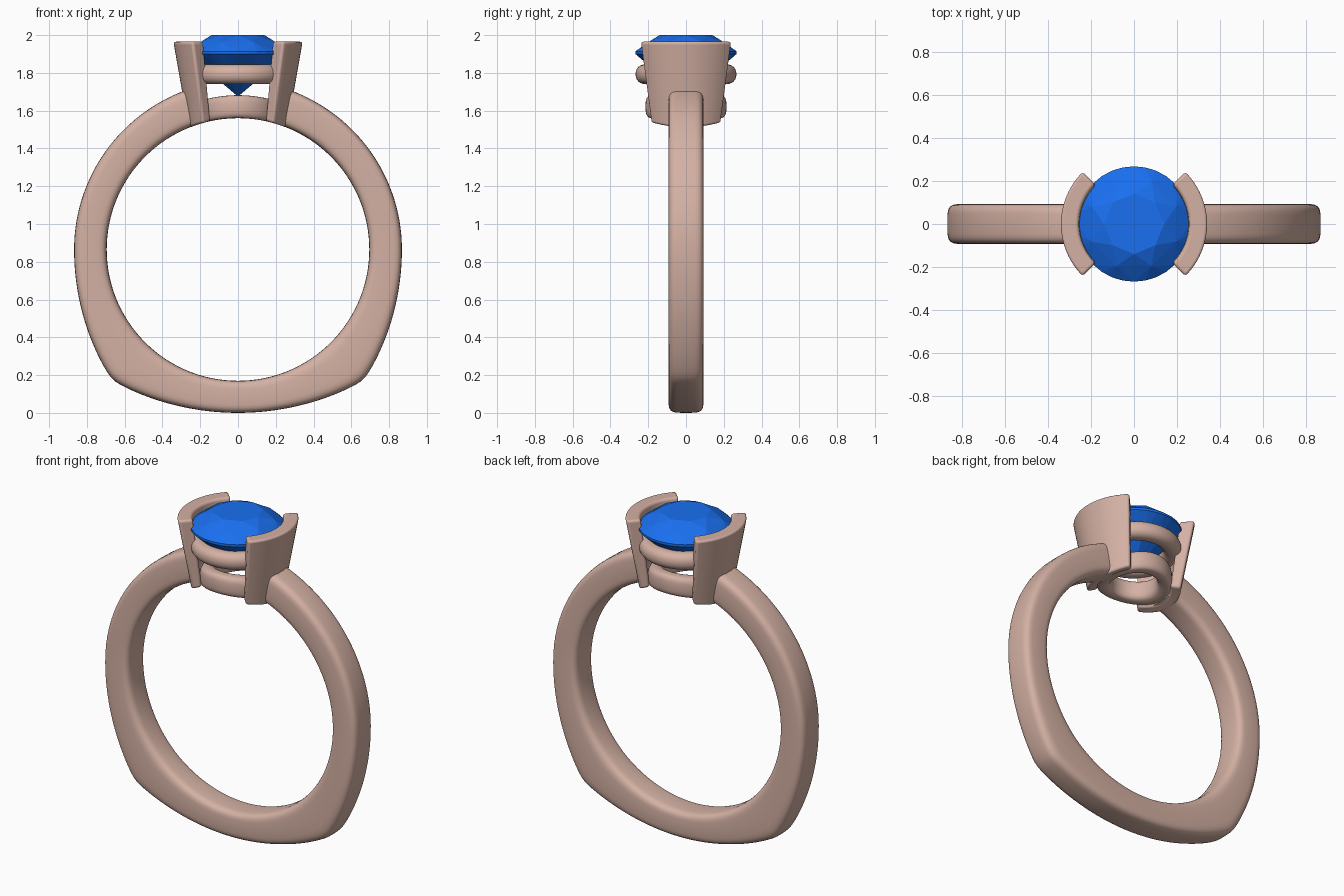
import bpy, bmesh
from math import sin, cos, pi, sqrt, radians

if "Cube" in bpy.data.objects:
    bpy.data.objects.remove(bpy.data.objects["Cube"])

CZ, FINGER = 0.865, 0.695          # finger hole centre height and radius


def material(name, rgb):
    m = bpy.data.materials.new(name)
    m.diffuse_color = (*rgb, 1)
    m.use_nodes = True
    m.node_tree.nodes["Principled BSDF"].inputs["Base Color"].default_value = m.diffuse_color
    return m


METAL = material("rose_metal", (0.66, 0.44, 0.37))
BLUE = material("blue_stone", (0.01, 0.16, 0.87))


def finish(bm, name, mat, smooth=True):
    bmesh.ops.recalc_face_normals(bm, faces=bm.faces)
    me = bpy.data.meshes.new(name)
    bm.to_mesh(me)
    bm.free()
    me.materials.append(mat)
    ob = bpy.data.objects.new(name, me)
    bpy.context.collection.objects.link(ob)
    bpy.context.view_layer.objects.active = ob
    ob.select_set(True)
    if smooth:
        bpy.ops.object.shade_smooth_by_angle(angle=radians(40))
    ob.select_set(False)
    return ob


def sweep(name, sections, closed):
    """Skin a list of cross-section loops; cap the ends if open."""
    bm = bmesh.new()
    loops = [[bm.verts.new(p) for p in s] for s in sections]
    pairs = list(zip(loops, loops[1:]))
    if closed:
        pairs.append((loops[-1], loops[0]))
    else:
        bm.faces.new(loops[0])
        bm.faces.new(loops[-1])
    n = len(loops[0])
    for a, b in pairs:
        for i in range(n):
            j = (i + 1) % n
            bm.faces.new((a[i], a[j], b[j], b[i]))
    return finish(bm, name, METAL)


def soft_rect(w, h, power, n=32):
    """Rounded rectangle outline with half sizes w, h."""
    pts = []
    for i in range(n):
        c, s = cos(2 * pi * i / n), sin(2 * pi * i / n)
        f = lambda v: (1 if v > 0 else -1) * abs(v) ** (2 / power)
        pts.append((w * f(c), h * f(s)))
    return pts


def hole_z(x):
    return CZ + sqrt(FINGER ** 2 - x * x)


# Band: round above, flaring to two corners over a flatter curved base
def outer_radius(a):
    t = min(abs(a), abs(-pi - a)) if -pi < a < 0 else 0
    up = a if a > 0 else (-pi - a if a < -pi else 0)
    side = 0.868 + 0.148 * t * t + 0.0125 * up * up
    s = sin(a)
    base = 0.535 * s + sqrt(0.2862 * s * s + 1.6738)
    return (side + base - sqrt((side - base) ** 2 + 0.018 ** 2)) / 2


start, N = radians(73.5), 160
sections = []
for k in range(N + 1):
    a = start - (pi + 2 * start) * k / N
    ro = outer_radius(a)
    mid, half = (ro + FINGER) / 2, (ro - FINGER) / 2
    sections.append([((mid + u) * cos(a), v, CZ + (mid + u) * sin(a))
                     for u, v in soft_rect(half, 0.093, 4.5)])
sweep("band", sections, False)

# Two half-bezel walls, tapering down to the finger hole
for side, name in ((0, "right_bezel_wall"), (pi, "left_bezel_wall")):
    sections = []
    for k in range(25):
        a = side + radians(-45.5 + 91 * k / 24)
        c, s = cos(a), sin(a)
        sec = [(r * c, r * s, hole_z(r * c)) for r in (0.205, 0.262)]
        sec += [(r * c, r * s, 1.965) for r in (0.342, 0.258)]
        sections.append(sec)
    wall = sweep(name, sections, False)
    bev = wall.modifiers.new("rounding", 'BEVEL')
    bev.width, bev.segments = 0.022, 4
    bev.limit_method, bev.angle_limit = 'ANGLE', radians(40)


# Gallery rings; the lower one bends with the finger hole
def gallery(name, radius, z, w, h, power, bend):
    sections = []
    for k in range(64):
        a = 2 * pi * k / 64
        sec = []
        for u, v in soft_rect(w, h, power, 24):
            x, y = (radius + u) * cos(a), (radius + u) * sin(a)
            drop = hole_z(0) - hole_z(x) if bend else 0
            sec.append((x, y, z + v - drop))
        sections.append(sec)
    sweep(name, sections, True)


gallery("upper_gallery_ring", 0.215, 1.793, 0.052, 0.052, 2.2, False)
gallery("lower_gallery_ring", 0.172, 1.621, 0.042, 0.061, 3.2, True)

# Faceted round stone: table, crown, girdle and pointed pavilion
bm = bmesh.new()
for r, z, n, off in ((0.14, 2.0, 8, 0), (0.212, 1.965, 8, 0.5),
                     (0.268, 1.914, 32, 0), (0.268, 1.9, 32, 0),
                     (0.155, 1.797, 8, 0.5)):
    for i in range(n):
        a = 2 * pi * (i + off) / n
        bm.verts.new((r * cos(a), r * sin(a), z))
bm.verts.new((0, 0, 1.675))
bmesh.ops.convex_hull(bm, input=bm.verts)
bmesh.ops.dissolve_limit(bm, angle_limit=radians(1), verts=bm.verts, edges=bm.edges)
finish(bm, "round_stone", BLUE, smooth=False)
